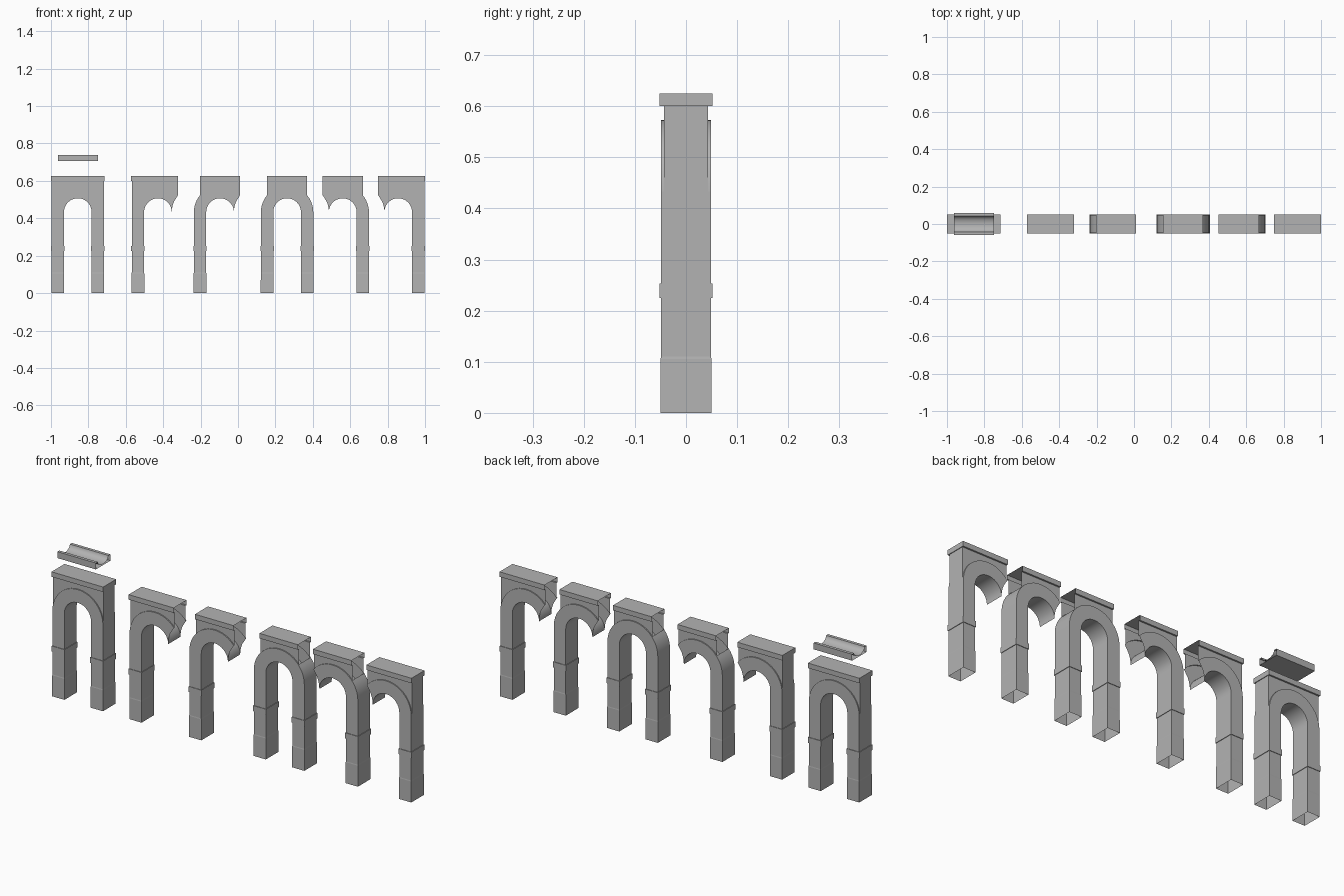
import bpy, bmesh
from math import sin, cos, acos, sqrt, pi

cube = bpy.data.objects.get("Cube")
if cube:
    bpy.data.objects.remove(cube)

stone = bpy.data.materials.new("grey_stone")
stone.use_nodes = True
stone.diffuse_color = (0.45, 0.45, 0.45, 1)
stone.node_tree.nodes["Principled BSDF"].inputs["Base Color"].default_value = stone.diffuse_color

SPRING, WALL_TOP, TOP = 0.433, 0.600, 0.625   # heights
R_IN, R_OUT, PITCH = 0.074, 0.140, 0.214      # opening, arch ring, bay width
RING_Y, WALL_Y, CAP_Y = 0.049, 0.0435, 0.0515  # half depths
CAP_END = 0.1435
T_CUT = acos(PITCH / 2 / R_OUT)               # where the ring meets the bay edge


def make(name, quads, smooth=True):
    """Turn a list of point loops into one welded object."""
    bm = bmesh.new()
    for q in quads:
        bm.faces.new([bm.verts.new(p) for p in q])
    bmesh.ops.remove_doubles(bm, verts=bm.verts, dist=1e-5)
    bmesh.ops.recalc_face_normals(bm, faces=bm.faces)
    me = bpy.data.meshes.new(name)
    bm.to_mesh(me)
    bm.free()
    me.materials.append(stone)
    ob = bpy.data.objects.new(name, me)
    bpy.context.collection.objects.link(ob)
    if smooth:
        bpy.ops.object.select_all(action='DESELECT')
        ob.select_set(True)
        bpy.context.view_layer.objects.active = ob
        bpy.ops.object.shade_smooth_by_angle(angle=0.6)
    return ob


def across(a, b, y):
    """Quad spanning the depth between two (x, z) points."""
    return [(a[0], -y, a[1]), (b[0], -y, b[1]), (b[0], y, b[1]), (a[0], y, a[1])]


def half_arch(kind):
    """Right half of an arch; kind is wall, curve or cut."""
    steps = 6
    angles = [T_CUT * i / steps for i in range(steps)]
    angles += [T_CUT + (pi / 2 - T_CUT) * i / steps for i in range(steps + 1)]
    inner, outer = [], []
    for t in angles:
        d = R_OUT
        if kind == "cut" and t < T_CUT:
            # trimmed by the neighbouring arch ring
            c = PITCH * cos(t)
            d = c - sqrt(max(0, c * c - PITCH ** 2 + R_OUT ** 2))
        inner.append((R_IN * cos(t), SPRING + R_IN * sin(t)))
        outer.append((d * cos(t), SPRING + d * sin(t)))
    quads = []
    for i in range(len(angles) - 1):
        a, b, c, d = inner[i], inner[i + 1], outer[i + 1], outer[i]
        quads.append(across(a, b, RING_Y))
        walled = kind == "wall" or i >= steps
        if kind == "curve" and not walled:
            quads.append(across(d, c, RING_Y))
        for s in (-1, 1):
            pts = (a, b, c, d)
            if i == 0 and kind == "cut":
                pts = (a, b, c)
            quads.append([(x, s * RING_Y, z) for x, z in pts])
            if walled:
                # ring rim and the recessed wall above it
                quads.append([(c[0], s * RING_Y, c[1]), (d[0], s * RING_Y, d[1]),
                              (d[0], s * WALL_Y, d[1]), (c[0], s * WALL_Y, c[1])])
                quads.append([(x, s * WALL_Y, z) for x, z in
                              (d, c, (c[0], WALL_TOP), (d[0], WALL_TOP))])
    if kind == "wall":
        quads.append(across((R_OUT, SPRING), (R_OUT, WALL_TOP), WALL_Y))
    return quads


def leg():
    """Open shaft with a slightly wider foot and a belt course."""
    belt = 0.0028
    profile = [(0, 0.001), (0.105, 0.0008), (0.11, 0), (0.225, 0), (0.225, belt),
               (0.253, belt), (0.253, 0), (SPRING, 0)]
    rings = []
    for z, o in profile:
        x0, x1, y = R_IN - o, R_OUT + o, RING_Y + o
        rings.append([(x0, -y, z), (x1, -y, z), (x1, y, z), (x0, y, z)])
    return [[lo[i], lo[(i + 1) % 4], hi[(i + 1) % 4], hi[i]]
            for lo, hi in zip(rings, rings[1:]) for i in range(4)]


def half_cornice(kind):
    """Top slab with overhang; closed only at a wall end."""
    end = CAP_END if kind == "wall" else PITCH / 2
    quads = [across((0, TOP), (end, TOP), CAP_Y)]
    for s in (-1, 1):
        y = s * CAP_Y
        quads.append([(0, y, WALL_TOP), (end, y, WALL_TOP), (end, y, TOP), (0, y, TOP)])
        quads.append([(0, y, WALL_TOP), (end, y, WALL_TOP),
                      (end, s * WALL_Y, WALL_TOP), (0, s * WALL_Y, WALL_TOP)])
    if kind == "wall":
        quads.append(across((end, WALL_TOP), (end, TOP), CAP_Y))
        quads.append(across((R_OUT, WALL_TOP), (end, WALL_TOP), WALL_Y))
    return quads


def place(quads, cx, side):
    return [[(cx + side * x, y, z) for x, y, z in q] for q in quads]


# Six arch modules: centre, left-hand end and right-hand end along x
modules = [
    ("end_bay", -0.8565, "wall", "wall"),
    ("start_bay", -0.428, "wall", "cut"),
    ("link_bay", -0.096, "curve", "cut"),
    ("middle_bay", 0.2625, "curve", "curve"),
    ("mirrored_link_bay", 0.560, "cut", "curve"),
    ("mirrored_start_bay", 0.8565, "cut", "wall"),
]
for name, cx, low, high in modules:
    arch, cap = [], []
    for side, kind in ((-1, low), (1, high)):
        arch += place(half_arch(kind), cx, side)
        cap += place(half_cornice(kind), cx, side)
        if kind != "cut":
            make(name + ("_leg_a" if side < 0 else "_leg_b"), place(leg(), cx, side), False)
    make(name + "_arch", arch)
    make(name + "_cornice", cap, False)

# Water channel: open-ended trough floating above the end bay
half, lip, base, rim = 0.0575, 0.042, 0.706, 0.738
section = [(-half, base), (-half, rim), (-lip, rim)]
section += [(-lip * cos(pi * i / 10), rim - 0.027 * sin(pi * i / 10)) for i in range(1, 10)]
section += [(lip, rim), (half, rim), (half, base)]
x0, x1 = -0.8565 - PITCH / 2, -0.8565 + PITCH / 2
channel = [[(x0, *a), (x1, *a), (x1, *b), (x0, *b)]
           for a, b in zip(section, section[1:] + section[:1])]
make("water_channel", channel)
